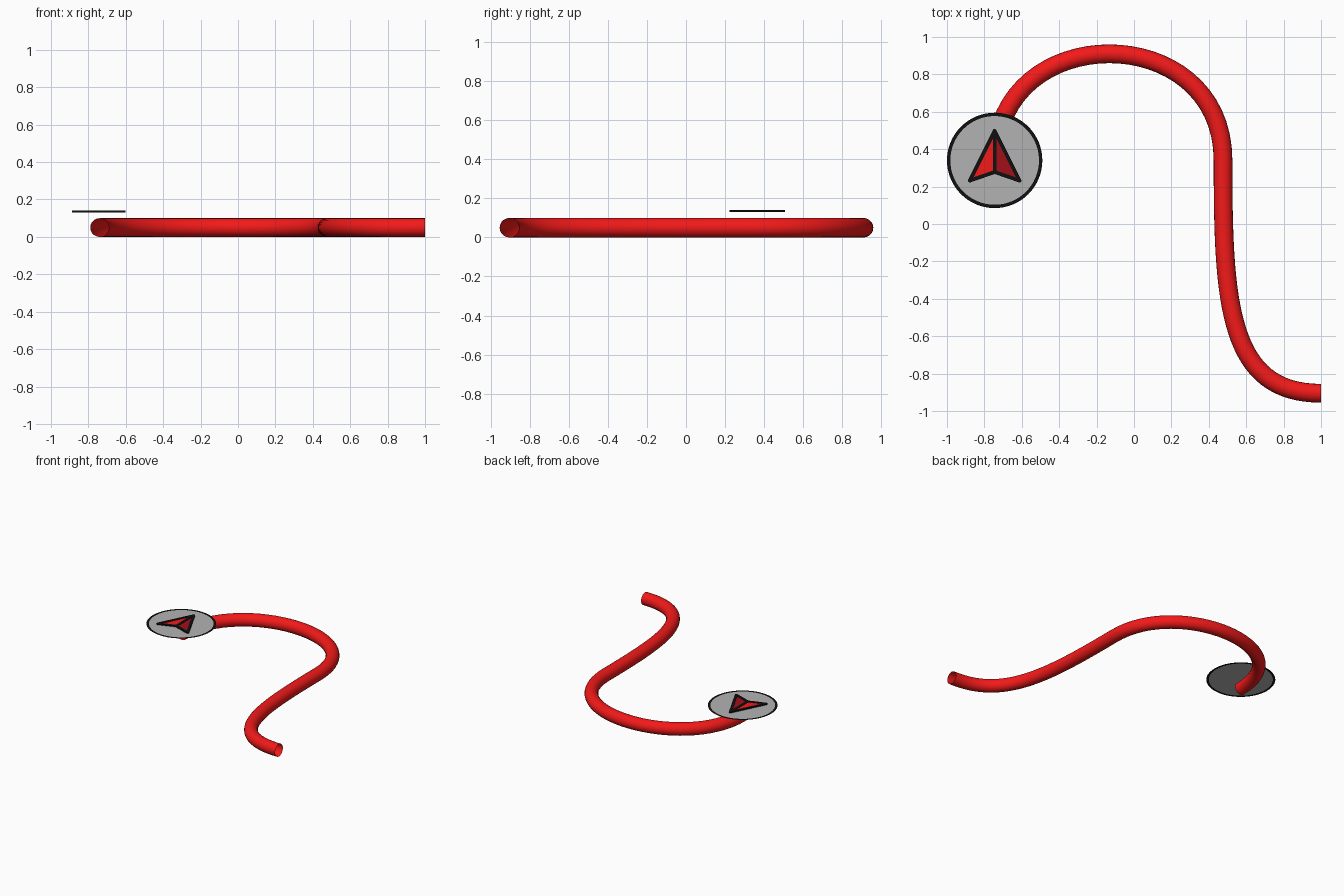
import bpy, bmesh
from math import sin, cos, pi, atan2

if "Cube" in bpy.data.objects:
    bpy.data.objects.remove(bpy.data.objects["Cube"])

CX, CY = -0.745, 0.34      # marker centre


def material(name, rgb):
    m = bpy.data.materials.new(name)
    m.diffuse_color = (*rgb, 1)
    m.use_nodes = True
    m.node_tree.nodes["Principled BSDF"].inputs["Base Color"].default_value = m.diffuse_color
    return m


RED = material("red", (0.9, 0.01, 0.01))
DARK_RED = material("dark_red", (0.35, 0.005, 0.01))
BLACK = material("black", (0.005, 0.005, 0.005))
GREY = material("grey", (0.45, 0.45, 0.45))


def finish(bm, name, mat):
    me = bpy.data.meshes.new(name)
    bm.to_mesh(me)
    bm.free()
    me.materials.append(mat)
    ob = bpy.data.objects.new(name, me)
    bpy.context.collection.objects.link(ob)
    return ob


def circle(r, z, n=64):
    return [(CX + r * cos(2 * pi * i / n), CY + r * sin(2 * pi * i / n), z) for i in range(n)]


def flat(name, pts, mat):
    bm = bmesh.new()
    bm.faces.new([bm.verts.new(p) for p in pts])
    return finish(bm, name, mat)


# Winding tube, open at both ends
cu = bpy.data.curves.new("path_tube", 'CURVE')
cu.dimensions = '3D'
cu.bevel_depth = 0.05
cu.bevel_resolution = 8
cu.resolution_u = 32
sp = cu.splines.new('BEZIER')
sp.bezier_points.add(2)
path = [  # left handle, point, right handle
    ((-0.74, 0.10), (-0.74, 0.34), (-0.74, 1.10)),
    ((0.476, 1.10), (0.476, 0.34), (0.476, -0.42)),
    ((0.50, -0.905), (1.0, -0.905), (1.2, -0.905)),
]
for bp, (l, c, r) in zip(sp.bezier_points, path):
    bp.handle_left_type = bp.handle_right_type = 'FREE'
    bp.handle_left, bp.co, bp.handle_right = [(*p, 0.05) for p in (l, c, r)]
cu.materials.append(RED)
tube = bpy.data.objects.new("path_tube", cu)
bpy.context.collection.objects.link(tube)
bpy.context.view_layer.objects.active = tube
tube.select_set(True)
bpy.ops.object.convert(target='MESH')
bpy.ops.object.shade_smooth()

# Marker disc and its black rim
flat("marker_disc", circle(0.237, 0.13), GREY)
bm = bmesh.new()
inner = [bm.verts.new(p) for p in circle(0.237, 0.13)]
outer = [bm.verts.new(p) for p in circle(0.255, 0.13)]
for i in range(64):
    j = (i + 1) % 64
    bm.faces.new((inner[i], outer[i], outer[j], inner[j]))
finish(bm, "marker_rim", BLACK)

# Arrow halves
tip, notch = (CX, CY + 0.158), (CX, CY - 0.062)
left, right = (CX - 0.133, CY - 0.108), (CX + 0.133, CY - 0.108)
flat("arrow_left_half", [(*p, 0.136) for p in (tip, left, notch)], RED)
flat("arrow_right_half", [(*p, 0.136) for p in (tip, notch, right)], DARK_RED)

# Arrow outline: thin round-ended strokes
bm = bmesh.new()
R = 0.01
for a, b in ((tip, left), (left, notch), (notch, right), (right, tip), (tip, notch)):
    ang = atan2(b[1] - a[1], b[0] - a[0])
    pts = []
    for (x, y), start in ((a, ang + pi / 2), (b, ang - pi / 2)):
        for k in range(9):
            t = start + pi * k / 8
            pts.append((x + R * cos(t), y + R * sin(t), 0.131))
    f = bm.faces.new([bm.verts.new(p) for p in pts])
    ext = bmesh.ops.extrude_face_region(bm, geom=[f])["geom"]
    bmesh.ops.translate(bm, vec=(0, 0, 0.009),
                        verts=[v for v in ext if isinstance(v, bmesh.types.BMVert)])
bmesh.ops.recalc_face_normals(bm, faces=bm.faces)
finish(bm, "arrow_outline", BLACK)
